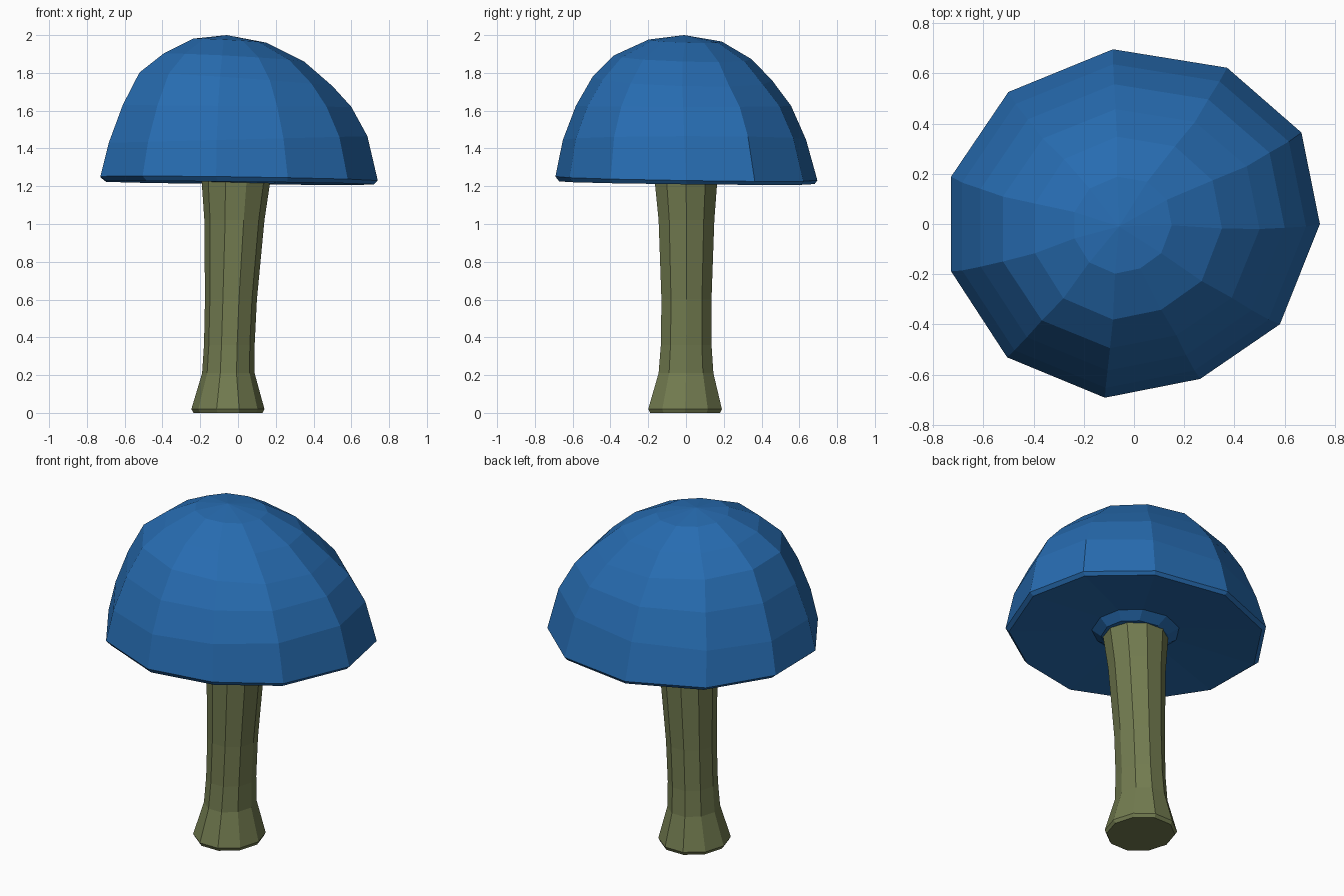
import bpy, bmesh
from math import cos, sin, radians, pi


def material(name, rgb):
    m = bpy.data.materials.new(name)
    m.diffuse_color = (*rgb, 1)
    return m


def loft(name, outline, rings, mat, apex=None):
    """Skin rings of (x min, x max, y min, y max, z left, z right, front-to-back drop)."""
    bm = bmesh.new()
    loops = []
    for x0, x1, y0, y1, zl, zr, drop in rings:
        cx, cy, rx, ry = (x0 + x1) / 2, (y0 + y1) / 2, (x1 - x0) / 2, (y1 - y0) / 2
        loops.append([bm.verts.new((cx + rx * u, cy + ry * v,
                                    (zl + zr) / 2 + (zr - zl) / 2 * u - drop * v))
                      for u, v in outline])
    n = len(outline)
    for a, b in zip(loops, loops[1:]):
        for i in range(n):
            j = (i + 1) % n
            bm.faces.new((a[i], a[j], b[j], b[i]))
    bm.faces.new(loops[0][::-1])
    if apex:
        top = bm.verts.new(apex)
        for i in range(n):
            bm.faces.new((loops[-1][i], loops[-1][(i + 1) % n], top))
    else:
        bm.faces.new(loops[-1])
    bmesh.ops.recalc_face_normals(bm, faces=bm.faces)
    me = bpy.data.meshes.new(name)
    bm.to_mesh(me)
    bm.free()
    me.materials.append(mat)
    ob = bpy.data.objects.new(name, me)
    bpy.context.collection.objects.link(ob)
    return ob


# Cap: eleven-sided lopsided dome with a shallow hollow underside and a collar
cap_angles = [0, 30, 60.6, 96.5, 132, 164.7, 195.3, 228, 261, 292, 324]
cap_radii = [1.0, 1.04, 1.02, 1.0, 1.01, 1.02, 1.02, 1.02, 1.0, 0.95, 0.97]
cap_outline = [(r * cos(radians(a)), r * sin(radians(a)))
               for a, r in zip(cap_angles, cap_radii)]
cap_rings = [
    (-0.19, 0.19, -0.18, 0.18, 1.225, 1.215, 0.0),
    (-0.25, 0.24, -0.24, 0.24, 1.265, 1.255, 0.0),
    (-0.71, 0.72, -0.68, 0.685, 1.225, 1.21, 0.007),
    (-0.74, 0.74, -0.70, 0.70, 1.25, 1.23, 0.01),
    (-0.695, 0.685, -0.66, 0.64, 1.43, 1.465, 0.0),
    (-0.62, 0.60, -0.59, 0.56, 1.63, 1.62, 0.0),
    (-0.53, 0.50, -0.50, 0.46, 1.80, 1.73, 0.01),
    (-0.40, 0.35, -0.385, 0.35, 1.90, 1.86, 0.01),
    (-0.24, 0.15, -0.20, 0.19, 1.98, 1.96, 0.005),
]
loft("mushroom_cap", cap_outline, cap_rings,
     material("cap_blue", (0.02, 0.15, 0.44)), (-0.06, -0.01, 2.0))

# Stem: ten-sided, flared foot, leaning slightly to the right
stem_outline = [(cos(2 * pi * i / 10), sin(2 * pi * i / 10) / 0.951) for i in range(10)]
stem_rings = [
    (-0.235, 0.13, -0.19, 0.18, 0.0, 0.0, 0.0),
    (-0.247, 0.14, -0.20, 0.19, 0.02, 0.02, 0.0),
    (-0.19, 0.088, -0.145, 0.145, 0.21, 0.21, 0.0),
    (-0.18, 0.088, -0.133, 0.135, 0.36, 0.36, 0.0),
    (-0.175, 0.10, -0.13, 0.135, 0.60, 0.60, 0.0),
    (-0.178, 0.14, -0.145, 0.15, 1.02, 1.02, 0.0),
    (-0.192, 0.17, -0.165, 0.165, 1.22, 1.22, 0.0),
    (-0.192, 0.175, -0.165, 0.165, 1.28, 1.28, 0.0),
]
loft("mushroom_stem", stem_outline, stem_rings,
     material("stem_olive", (0.17, 0.20, 0.08)))
